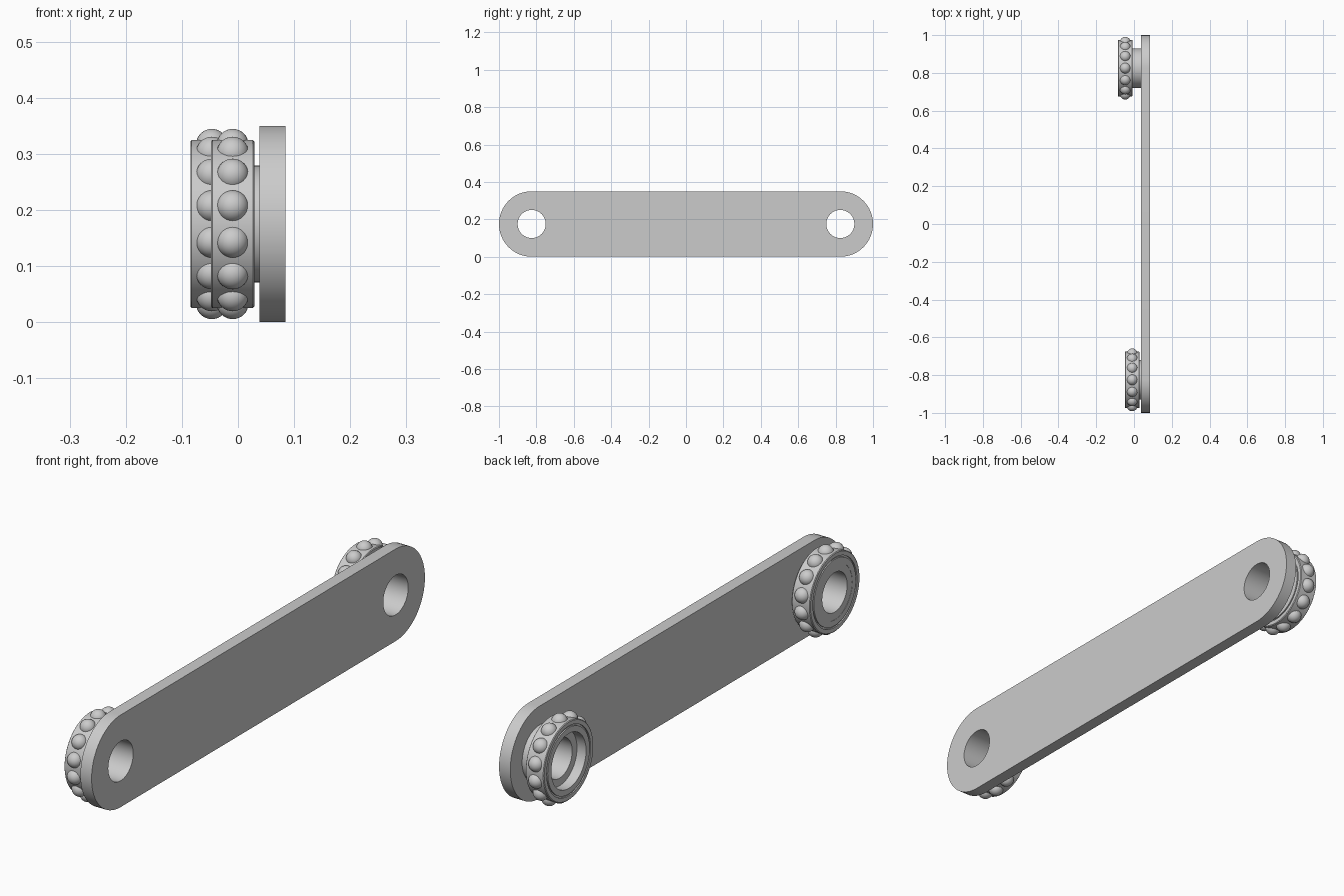
import bpy, bmesh, math
from mathutils import Matrix, Vector

cube = bpy.data.objects.get("Cube")
if cube:
    bpy.data.objects.remove(cube, do_unlink=True)

steel = bpy.data.materials.new("steel grey")
steel.use_nodes = True
grey = (0.6, 0.6, 0.6, 1)
steel.diffuse_color = grey
steel.node_tree.nodes["Principled BSDF"].inputs["Base Color"].default_value = grey

END_Y, MID_Z = 0.825, 0.175      # pivot position
BORE, BOSS_R = 0.075, 0.104
PLATE_IN, PLATE_OUT = 0.038, 0.085
STEPS = 64


def finish(name, bm, smooth=True):
    bmesh.ops.recalc_face_normals(bm, faces=bm.faces)
    mesh = bpy.data.meshes.new(name)
    bm.to_mesh(mesh)
    bm.free()
    mesh.materials.append(steel)
    obj = bpy.data.objects.new(name, mesh)
    bpy.context.collection.objects.link(obj)
    bpy.ops.object.select_all(action='DESELECT')
    obj.select_set(True)
    bpy.context.view_layer.objects.active = obj
    if smooth:
        bpy.ops.object.shade_smooth_by_angle(angle=math.radians(30))
    return obj


def arc(y, radius, start, sweep, count):
    """Points of an arc in the plane of the plate's inner face."""
    return [Vector((PLATE_IN, y + radius * math.cos(start + sweep * i / count),
                    MID_Z + radius * math.sin(start + sweep * i / count)))
            for i in range(count)]


def add_loop(bm, points):
    verts = [bm.verts.new(p) for p in points]
    return [bm.edges.new((v, verts[(i + 1) % len(verts)])) for i, v in enumerate(verts)]


def lathe(name, profile, y):
    """Spin a closed (x, radius) profile about the pivot axis."""
    bm = bmesh.new()
    rings = []
    for i in range(STEPS):
        a = 2 * math.pi * i / STEPS
        rings.append([bm.verts.new((x, y + r * math.cos(a), MID_Z + r * math.sin(a)))
                      for x, r in profile])
    n = len(profile)
    for i in range(STEPS):
        a, b = rings[i], rings[(i + 1) % STEPS]
        for j in range(n):
            k = (j + 1) % n
            bm.faces.new((a[j], a[k], b[k], b[j]))
    return finish(name, bm)


# Link plate: rounded bar with a hole at each end
bm = bmesh.new()
half = STEPS // 2
outline = (arc(END_Y, MID_Z, -math.pi / 2, math.pi * (half - 1) / half * half / (half - 1), half)
           + [Vector((PLATE_IN, END_Y, 2 * MID_Z))]
           + arc(-END_Y, MID_Z, math.pi / 2, math.pi, half)
           + [Vector((PLATE_IN, -END_Y, 0))])
edges = add_loop(bm, outline)
for side in (-1, 1):
    edges += add_loop(bm, arc(side * END_Y, BORE, 0, 2 * math.pi, STEPS))
bmesh.ops.triangle_fill(bm, edges=edges, use_beauty=True, use_dissolve=False)
extruded = bmesh.ops.extrude_face_region(bm, geom=list(bm.faces))
moved = [g for g in extruded["geom"] if isinstance(g, bmesh.types.BMVert)]
bmesh.ops.translate(bm, verts=moved, vec=(PLATE_OUT - PLATE_IN, 0, 0))
finish("link_plate", bm)

# Bearing cross-section, mirrored about its middle
half_profile = [(0.0385, BOSS_R), (0.0385, 0.126), (0.034, 0.126),
                (0.034, 0.132), (0.0385, 0.132), (0.0385, 0.147), (0.036, 0.15)]
mirrored = half_profile + [(-x, r) for x, r in reversed(half_profile)]

BALLS, BALL_R, BALL_RING = 14, 0.0285, 0.141
for label, y, mid_x in (("front", -END_Y, -0.0095), ("back", END_Y, -0.0465)):
    # Hollow boss carrying the bearing
    boss_end = -0.047
    lathe(label + "_boss", [(PLATE_IN, BORE), (PLATE_IN, BOSS_R),
                            (boss_end, BOSS_R), (boss_end, BORE)], y)
    lathe(label + "_bearing_ring", [(mid_x + x, r) for x, r in mirrored], y)

    # Balls set around the rim, one at the very top
    bm = bmesh.new()
    for i in range(BALLS):
        a = math.pi / 2 + 2 * math.pi * i / BALLS
        place = Matrix.Translation((mid_x, y + BALL_RING * math.cos(a),
                                    MID_Z + BALL_RING * math.sin(a)))
        bmesh.ops.create_uvsphere(bm, u_segments=24, v_segments=16,
                                  radius=BALL_R, matrix=place)
    finish(label + "_bearing_balls", bm)
